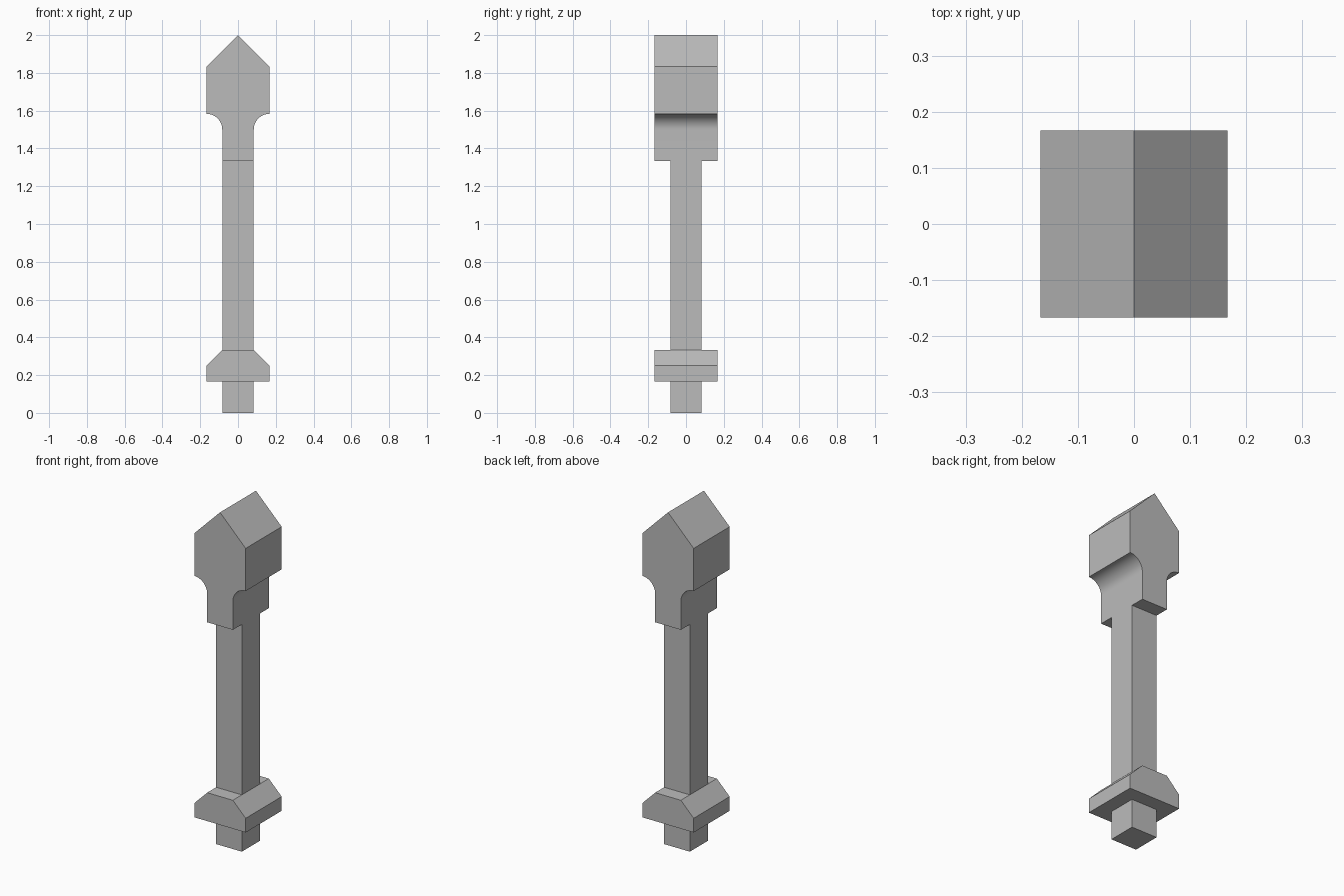
import bpy
import bmesh
from math import sin, cos, pi, radians

cube = bpy.data.objects.get("Cube")
if cube:
    bpy.data.objects.remove(cube, do_unlink=True)

U = 1 / 6      # half width of the wide parts
H = U / 2      # half width of the shaft

grey = bpy.data.materials.new("stone grey")
grey.use_nodes = True
colour = (0.5, 0.5, 0.5, 1)
grey.diffuse_color = colour
grey.node_tree.nodes["Principled BSDF"].inputs["Base Color"].default_value = colour


def extruded(name, right_side, depth):
    """Mirror a bottom-to-top (x, z) half profile and extrude it along y."""
    left_side = [(-x, z) for x, z in reversed(right_side) if x > 0]
    bm = bmesh.new()
    verts = [bm.verts.new((x, -depth, z)) for x, z in right_side + left_side]
    face = bm.faces.new(verts)
    result = bmesh.ops.extrude_face_region(bm, geom=[face])
    moved = [v for v in result["geom"] if isinstance(v, bmesh.types.BMVert)]
    bmesh.ops.translate(bm, verts=moved, vec=(0, 2 * depth, 0))
    bmesh.ops.recalc_face_normals(bm, faces=bm.faces)
    mesh = bpy.data.meshes.new(name)
    bm.to_mesh(mesh)
    bm.free()
    mesh.materials.append(grey)
    obj = bpy.data.objects.new(name, mesh)
    bpy.context.collection.objects.link(obj)
    return obj


# Square peg under the base and square shaft above it
extruded("bottom_peg", [(H, 0), (H, U)], H)
extruded("shaft", [(H, 2 * U), (H, 8 * U)], H)

# Base block with sloping shoulders
extruded("base_block", [(H, U), (U, U), (U, 1.5 * U), (H, 2 * U)], U)

# Gabled head with a concave cove below the wide part
steps = 16
cove = [(U - H * cos(i * pi / 2 / steps), 9 * U + H * sin(i * pi / 2 / steps))
        for i in range(steps + 1)]
head = extruded("gabled_head", [(H, 8 * U)] + cove + [(U, 11 * U), (0, 12 * U)], U)

# Smooth only the cove, keeping the other edges sharp
bpy.ops.object.select_all(action='DESELECT')
head.select_set(True)
bpy.context.view_layer.objects.active = head
bpy.ops.object.shade_smooth_by_angle(angle=radians(30))
